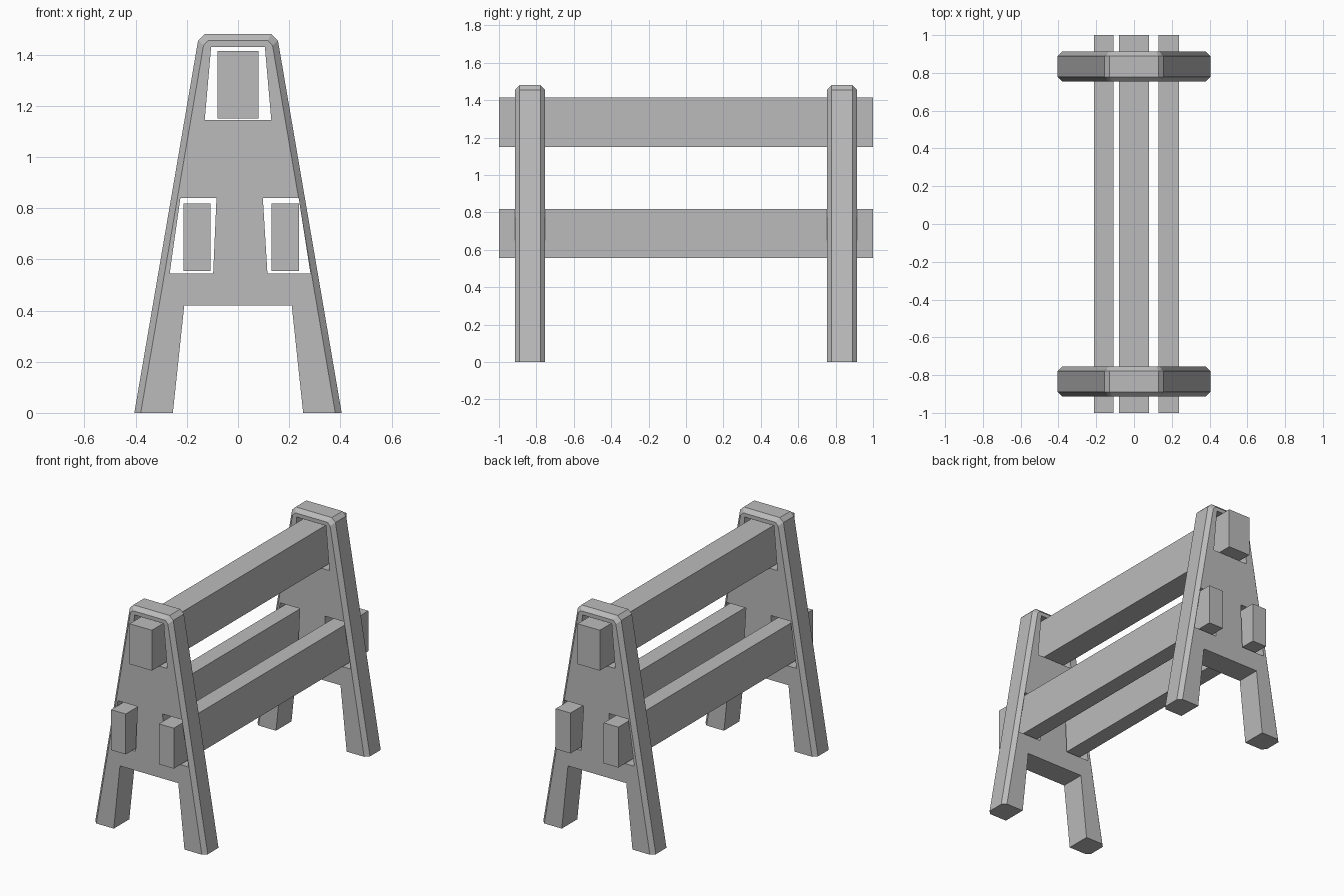
import bpy
import bmesh

if "Cube" in bpy.data.objects:
    bpy.data.objects.remove(bpy.data.objects["Cube"])

grey = bpy.data.materials.new("plain grey")
grey.use_nodes = True
grey.diffuse_color = (0.5, 0.5, 0.5, 1)
grey.node_tree.nodes["Principled BSDF"].inputs["Base Color"].default_value = grey.diffuse_color


def loft(name, sections):
    """Solid through matching x-z outlines, each given as (y, points)."""
    bm = bmesh.new()
    rings = [[bm.verts.new((x, y, z)) for x, z in pts] for y, pts in sections]
    for a, b in zip(rings, rings[1:]):
        for i in range(len(a)):
            j = (i + 1) % len(a)
            bm.faces.new((a[i], a[j], b[j], b[i]))
    bm.faces.new(rings[0])
    bm.faces.new(rings[-1])
    bmesh.ops.recalc_face_normals(bm, faces=bm.faces)
    mesh = bpy.data.meshes.new(name)
    bm.to_mesh(mesh)
    bm.free()
    mesh.materials.append(grey)
    obj = bpy.data.objects.new(name, mesh)
    bpy.context.collection.objects.link(obj)
    return obj


def prism(name, pts, y0, y1):
    return loft(name, [(y0, pts), (y1, pts)])


def mirrored(half):
    return half + [(-x, z) for x, z in reversed(half)]


def rect(x0, x1, z0, z1):
    return [(x0, z0), (x1, z0), (x1, z1), (x0, z1)]


# Trestle outline: full in the middle, inset on both faces for the chamfer
outer = mirrored([(0.405, 0), (0.156, 1.455), (0.13, 1.48)])
inner = mirrored([(0.38, 0), (0.135, 1.435), (0.117, 1.455)])

# Openings: leg gap, top rail slot and the two lower rail slots
openings = [
    [(-0.263, -0.08), (0.263, -0.08), (0.21, 0.42), (-0.21, 0.42)],
    [(-0.13, 1.145), (0.13, 1.145), (0.105, 1.43), (-0.105, 1.43)],
    [(-0.267, 0.545), (-0.097, 0.545), (-0.084, 0.84), (-0.225, 0.84)],
    [(0.115, 0.545), (0.283, 0.545), (0.237, 0.84), (0.097, 0.84)],
]

# Two end trestles
for name, yc in (("front_trestle", -0.834), ("back_trestle", 0.834)):
    trestle = loft(name, [(yc - 0.08, inner), (yc - 0.055, outer),
                          (yc + 0.055, outer), (yc + 0.08, inner)])
    bpy.context.view_layer.objects.active = trestle
    for pts in openings:
        cutter = prism("slot_cutter", pts, yc - 0.2, yc + 0.2)
        cutter.hide_render = True
        mod = trestle.modifiers.new("slot", "BOOLEAN")
        mod.operation = "DIFFERENCE"
        mod.solver = "EXACT"
        mod.object = cutter
        bpy.ops.object.modifier_apply(modifier=mod.name)
        bpy.data.objects.remove(cutter)

# Rails running the full length through the slots
prism("top_rail", rect(-0.08, 0.08, 1.15, 1.413), -1, 1)
prism("lower_right_rail", rect(-0.213, -0.108, 0.555, 0.818), -1, 1)
prism("lower_left_rail", rect(0.131, 0.238, 0.555, 0.818), -1, 1)
